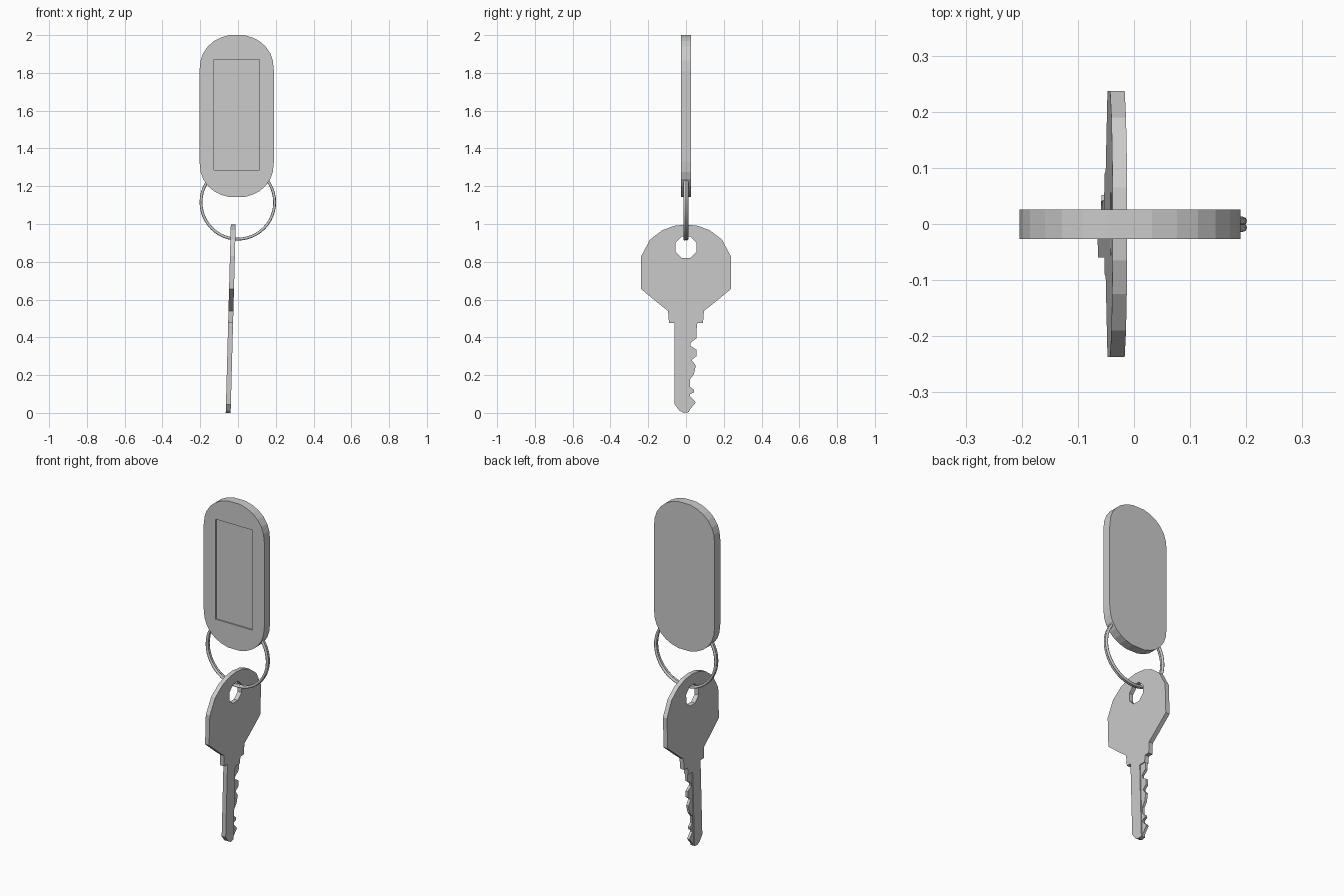
import bpy, bmesh, math
from mathutils import Matrix

if "Cube" in bpy.data.objects:
    bpy.data.objects.remove(bpy.data.objects["Cube"])


def plate(name, loops, thickness, matrix):
    """Flat plate from 2D loops (later loops are holes), placed by matrix."""
    cu = bpy.data.curves.new(name, 'CURVE')
    cu.dimensions = '2D'
    cu.fill_mode = 'BOTH'
    cu.extrude = thickness / 2
    for loop in loops:
        sp = cu.splines.new('POLY')
        sp.points.add(len(loop) - 1)
        for p, (u, v) in zip(sp.points, loop):
            p.co = (u, v, 0, 1)
        sp.use_cyclic_u = True
    tmp = bpy.data.objects.new(name + "_curve", cu)
    bpy.context.collection.objects.link(tmp)
    bpy.context.view_layer.update()
    deps = bpy.context.evaluated_depsgraph_get()
    me = bpy.data.meshes.new_from_object(tmp.evaluated_get(deps))
    bpy.data.objects.remove(tmp)
    bm = bmesh.new()
    bm.from_mesh(me)
    bmesh.ops.remove_doubles(bm, verts=bm.verts, dist=1e-5)
    bmesh.ops.transform(bm, matrix=matrix, verts=bm.verts)
    bmesh.ops.recalc_face_normals(bm, faces=bm.faces)
    for f in bm.faces:
        f.smooth = False
    bm.to_mesh(me)
    bm.free()
    me.name = name
    ob = bpy.data.objects.new(name, me)
    bpy.context.collection.objects.link(ob)
    return ob


# Tag: rounded outline mirrored from one quarter
quarter = [(.197, .24), (.191, .295), (.178, .333), (.152, .370),
           (.121, .397), (.084, .416), (.039, .429)]
upper = quarter + [(-x, z) for x, z in reversed(quarter)]
outline = upper + [(-x, -z) for x, z in upper]
upright = Matrix.Translation((-.007, -.0005, 1.571)) @ Matrix.Rotation(math.pi / 2, 4, 'X')
tag = plate("tag", [outline], .053, upright)

# Shallow label recess on the front of the tag
bpy.ops.mesh.primitive_cube_add(size=1, location=(-.007, -.03, 1.578))
cutter = bpy.context.object
cutter.name = "recess_cutter"
cutter.scale = (.24, .022, .585)
cutter.hide_render = True
mod = tag.modifiers.new("recess", 'BOOLEAN')
mod.object = cutter
mod.operation = 'DIFFERENCE'
mod.solver = 'EXACT'
bpy.context.view_layer.objects.active = tag
bpy.ops.object.modifier_apply(modifier=mod.name)
bpy.data.objects.remove(cutter)

# Split ring: two wires side by side
for i, y in enumerate((-.0065, .0055)):
    bpy.ops.mesh.primitive_torus_add(major_segments=48, minor_segments=8,
                                     major_radius=.195, minor_radius=.0075,
                                     location=(-.001, y, 1.115),
                                     rotation=(math.pi / 2, 0, 0))
    bpy.context.object.name = f"ring_wire_{i + 1}"
    bpy.ops.object.shade_smooth_by_angle(angle=math.radians(50))

# Key plane: u -> y, v -> z, thickness -> x, leaning slightly
key_m = Matrix(((0, .027, 1, -.052), (1, 0, 0, 0), (0, 1, 0, 0), (0, 0, 0, 1)))

# Key bow and blade
side = [(.09, .475), (.095, .54), (.14, .575), (.237, .655), (.237, .83),
        (.19, .918), (.125, .967), (.065, .99)]
key = ([(-.06, .475), (-.06, .045), (-.035, .012), (-.012, 0), (.014, .004),
        (.014, .435), (.055, .435), (.06, .475)]
       + side + [(0, .997)] + [(-u, v) for u, v in reversed(side)])
hole = [(.061 * math.cos(a), .877 + .061 * math.sin(a))
        for a in (math.pi / 8 + i * math.pi / 4 for i in range(8))]
plate("key_body", [key, hole], .026, key_m)

# Thinner toothed edge of the blade
teeth = [(0, .45), (0, .002), (.014, .004), (.024, .022), (.052, .055),
         (.046, .062), (.022, .088), (.022, .1), (.042, .108), (.042, .122),
         (.022, .138), (.022, .18), (.042, .205), (.052, .25), (.03, .28),
         (.055, .3), (.055, .335), (.023, .355), (.023, .37), (.055, .395),
         (.055, .45)]
plate("key_teeth", [teeth], .015, key_m)
